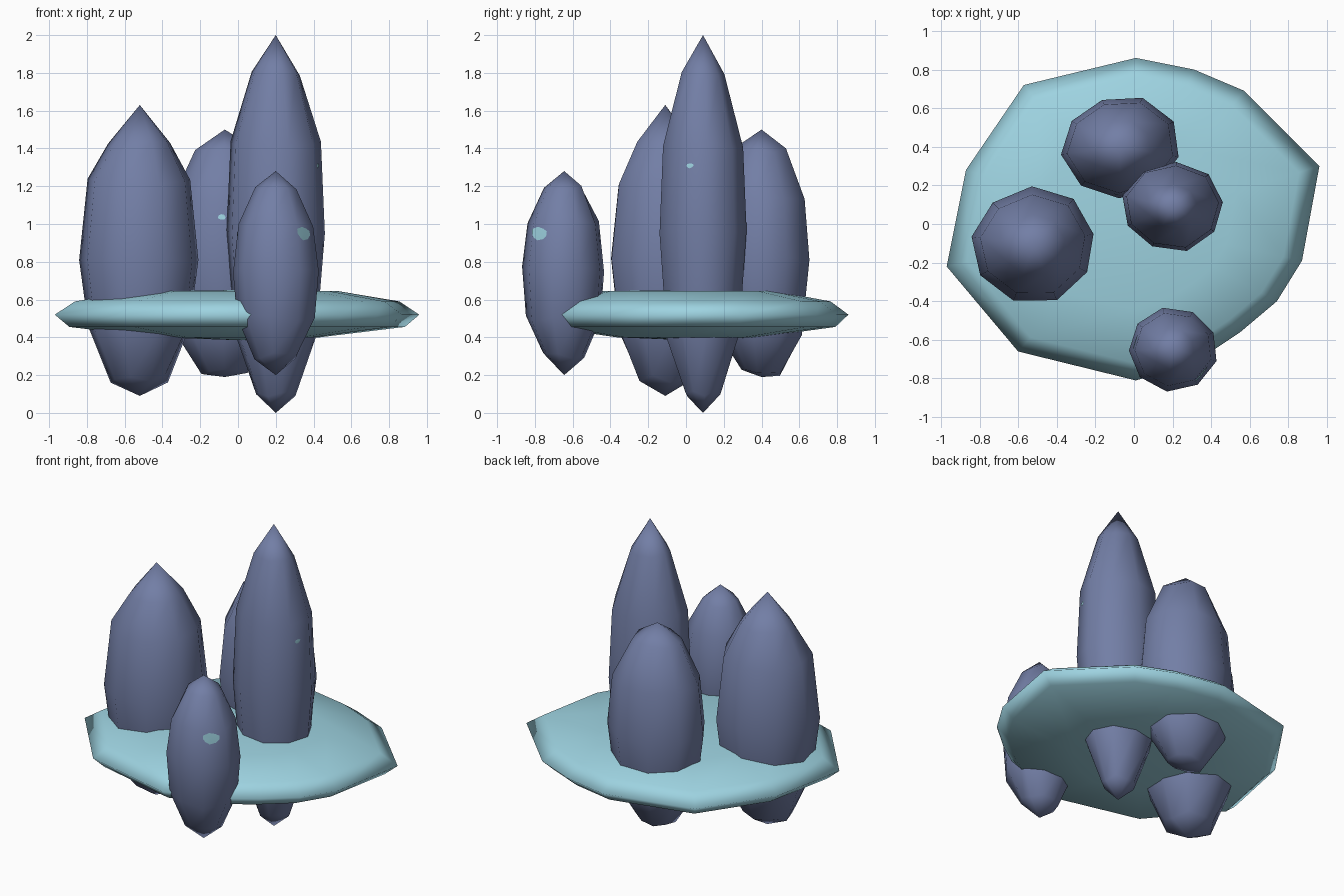
import bpy, bmesh, random
from math import sin, cos, tau
from mathutils import Vector

if "Cube" in bpy.data.objects:
    bpy.data.objects.remove(bpy.data.objects["Cube"])


def material(name, rgb):
    m = bpy.data.materials.new(name)
    m.use_nodes = True
    m.diffuse_color = (*rgb, 1)
    m.node_tree.nodes["Principled BSDF"].inputs["Base Color"].default_value = (*rgb, 1)
    return m


stone = material("slate_blue", (0.17, 0.21, 0.38))
ice = material("pale_teal", (0.34, 0.65, 0.75))


def finish(name, bm, mat):
    bmesh.ops.recalc_face_normals(bm, faces=bm.faces)
    for f in bm.faces:
        f.smooth = True
    mesh = bpy.data.meshes.new(name)
    bm.to_mesh(mesh)
    bm.free()
    mesh.materials.append(mat)
    ob = bpy.data.objects.new(name, mesh)
    bpy.context.collection.objects.link(ob)
    return ob


def loft(name, bottom, rings, top, mat):
    """Skin a stack of rings and close it with a point at each end."""
    bm = bmesh.new()
    loops = [[bm.verts.new(p) for p in ring] for ring in rings]
    n = len(loops[0])
    low, high = bm.verts.new(bottom), bm.verts.new(top)
    for i in range(n):
        j = (i + 1) % n
        for a, b in zip(loops, loops[1:]):
            bm.faces.new((a[i], a[j], b[j], b[i]))
        bm.faces.new((low, loops[0][j], loops[0][i]))
        bm.faces.new((high, loops[-1][i], loops[-1][j]))
    return finish(name, bm, mat)


def rock(name, centre, radii, profile, turn, seed, sides=9):
    """Pointed boulder: profile holds (height, relative radius) from tip to tip."""
    rng = random.Random(seed)
    wobble = [rng.uniform(0.98, 1.05) for _ in range(sides)]

    def ring(z, r):
        pts = []
        for i in range(sides):
            a = tau * i / sides + turn
            k = r * wobble[i]
            pts.append((centre[0] + radii[0] * k * cos(a),
                        centre[1] + radii[1] * k * sin(a),
                        z + rng.uniform(-0.02, 0.02)))
        return pts

    rings = [ring(z, r) for z, r in profile[1:-1]]
    return loft(name, (*centre, profile[0][0]), rings, (*centre, profile[-1][0]), stone)


# Standing rocks
left_rock = rock("right_rock", (-0.52, -0.11), (0.32, 0.295),
                 [(0.09, 0), (0.18, 0.48), (0.44, 0.85), (0.82, 1), (1.22, 0.86),
                  (1.42, 0.52), (1.63, 0)], 0.2, 1)
back_rock = rock("back_rock", (-0.07, 0.4), (0.3, 0.26),
                 [(0.19, 0), (0.21, 0.4), (0.42, 0.84), (0.82, 1), (1.12, 0.9),
                  (1.39, 0.51), (1.5, 0)], 0.5, 2)
tall_rock = rock("tall_rock", (0.2, 0.09), (0.262, 0.23),
                 [(0, 0), (0.1, 0.4), (0.41, 0.83), (0.95, 1), (1.42, 0.92),
                  (1.79, 0.49), (2, 0)], 0.1, 3)
front_rock = rock("front_rock", (0.2, -0.645), (0.23, 0.215),
                  [(0.2, 0), (0.3, 0.5), (0.5, 0.91), (0.76, 1), (1, 0.87),
                   (1.19, 0.48), (1.28, 0)], 0.4, 4)

# Floating slab: one irregular outline, scaled at several heights
outline = [(0.96, 0.3), (0.57, 0.69), (0.31, 0.8), (0.01, 0.86), (-0.57, 0.72),
           (-0.87, 0.28), (-0.97, -0.22), (-0.6, -0.66), (0.01, -0.81),
           (0.31, -0.72), (0.55, -0.56), (0.74, -0.4), (0.87, -0.19)]
slab_rings = [[(x * s, y * s, z) for x, y in outline]
              for s, z in ((0.45, 0.4), (0.92, 0.455), (1, 0.52), (0.89, 0.59), (0.55, 0.645))]
loft("slab", (0, 0, 0.385), slab_rings, (0, 0, 0.65), ice)


# Thin patches lying on the rocks
def patch(name, host, spot, size, seed):
    rng = random.Random(seed)
    centre = Vector(spot)
    _, hit, normal, _ = host.closest_point_on_mesh(centre)
    side = normal.cross(Vector((0, 0, 1))).normalized()
    up = side.cross(normal)
    bm = bmesh.new()
    verts = []
    for i in range(9):
        a = tau * i / 9
        r = size * rng.uniform(0.75, 1.1)
        p = hit + side * cos(a) * r + up * sin(a) * r * 0.6
        _, q, nq, _ = host.closest_point_on_mesh(p)
        verts.append(bm.verts.new(q + nq * 0.004))
    mid = bm.verts.new(hit + normal * 0.005)
    for i in range(9):
        bm.faces.new((mid, verts[i], verts[(i + 1) % 9]))
    ob = finish(name, bm, ice)
    # Keep the patch facing away from its rock
    if ob.data.polygons[0].normal.dot(normal) < 0:
        ob.data.flip_normals()


patch("front_rock_patch", front_rock, (0.35, -0.78, 0.95), 0.06, 1)
patch("front_rock_side_patch", front_rock, (0, -0.61, 0.95), 0.04, 2)
patch("tall_rock_patch", tall_rock, (0.46, 0.01, 1.31), 0.023, 3)
patch("back_rock_patch", back_rock, (-0.09, 0.14, 1.04), 0.025, 4)
